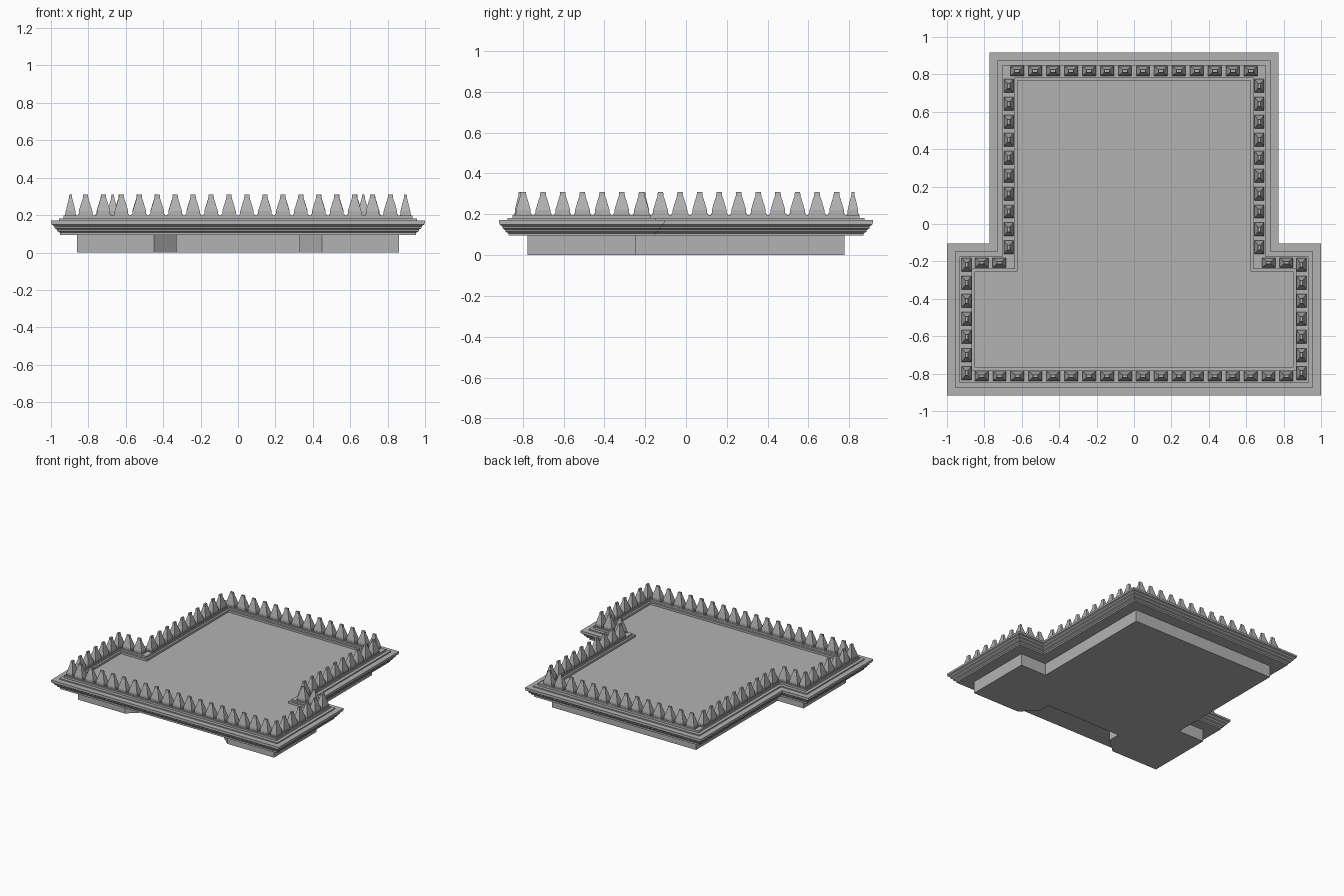
import bpy, bmesh, math
from mathutils import Matrix

if "Cube" in bpy.data.objects:
    bpy.data.objects.remove(bpy.data.objects["Cube"])

stone = bpy.data.materials.new("grey stone")
stone.diffuse_color = (0.45, 0.45, 0.45, 1)
stone.use_nodes = True
stone.node_tree.nodes["Principled BSDF"].inputs["Base Color"].default_value = stone.diffuse_color


def finish(name, bm):
    bmesh.ops.recalc_face_normals(bm, faces=bm.faces)
    me = bpy.data.meshes.new(name)
    bm.to_mesh(me)
    bm.free()
    me.materials.append(stone)
    ob = bpy.data.objects.new(name, me)
    bpy.context.collection.objects.link(ob)
    return ob


def outline(d):
    """T-shaped plan, moved inwards by d."""
    w, n, b, s = 1 - d, 0.772 - d, 0.917 - d, -0.105 - d
    half = [(w, -b), (w, s), (n, s), (n, b)]
    return half + [(-x, y) for x, y in reversed(half)]


def loft(bm, rings):
    """Join closed rings of 3D points and cap both ends."""
    loops = [[bm.verts.new(p) for p in r] for r in rings]
    k = len(loops[0])
    for a, b in zip(loops, loops[1:]):
        for i in range(k):
            j = (i + 1) % k
            bm.faces.new((a[i], a[j], b[j], b[i]))
    bm.faces.new(loops[0][::-1])
    bm.faces.new(loops[-1])


# Lower wall block, with a splayed recess in the front
bm = bmesh.new()
notch = [(-0.45, -0.777), (-0.33, -0.67), (-0.33, -0.57)]
plan = outline(0.14) + notch + [(-x, y) for x, y in reversed(notch)]
loft(bm, [[(x, y, z) for x, y in plan] for z in (0, 0.096)])
finish("lower_wall", bm)

# Stepped cornice, parapet ledge and sunken roof floor: (inset, height)
profile = [(0.048, 0.095), (0.048, 0.106), (0.032, 0.115), (0.032, 0.122),
           (0.018, 0.132), (0.018, 0.140), (0.004, 0.150), (0.004, 0.157),
           (0, 0.157), (0, 0.172), (0.043, 0.172), (0.043, 0.181),
           (0.068, 0.181), (0.068, 0.197), (0.135, 0.197), (0.135, 0.184),
           (0.15, 0.184), (0.15, 0.168)]
bm = bmesh.new()
loft(bm, [[(x, y, z) for x, y in outline(d)] for d, z in profile])
finish("cornice_and_roof", bm)

# Pointed merlon: (half length, half thickness, height)
merlon = [(0.041, 0.029, 0.195), (0.041, 0.029, 0.205), (0.036, 0.026, 0.205),
          (0.036, 0.026, 0.222), (0.020, 0.013, 0.275), (0.015, 0.009, 0.288),
          (0.013, 0.007, 0.309)]


def merlon_row(name, start, end, count):
    bm = bmesh.new()
    turn = math.atan2(end[1] - start[1], end[0] - start[0])
    for i in range(count):
        t = i / (count - 1)
        x, y = (a + (b - a) * t for a, b in zip(start, end))
        m = Matrix.Translation((x, y, 0)) @ Matrix.Rotation(turn, 4, 'Z')
        piece = bmesh.new()
        loft(piece, [[(-l, -w, z), (l, -w, z), (l, w, z), (-l, w, z)]
                     for l, w, z in merlon])
        piece.transform(m)
        tmp = bpy.data.meshes.new("tmp")
        piece.to_mesh(tmp)
        piece.free()
        bm.from_mesh(tmp)
        bpy.data.meshes.remove(tmp)
    finish(name, bm)


# Merlon rows around the parapet
merlon_row("front_merlons", (-0.815, -0.813), (0.815, -0.813), 18)
merlon_row("back_merlons", (-0.625, 0.818), (0.625, 0.818), 14)
for side, s in (("left", -1), ("right", 1)):
    merlon_row(side + "_wing_merlons", (s * 0.895, -0.797), (s * 0.895, -0.218), 7)
    merlon_row(side + "_step_merlons", (s * 0.815, -0.207), (s * 0.72, -0.207), 2)
    merlon_row(side + "_back_merlons", (s * 0.67, -0.125), (s * 0.67, 0.738), 10)
